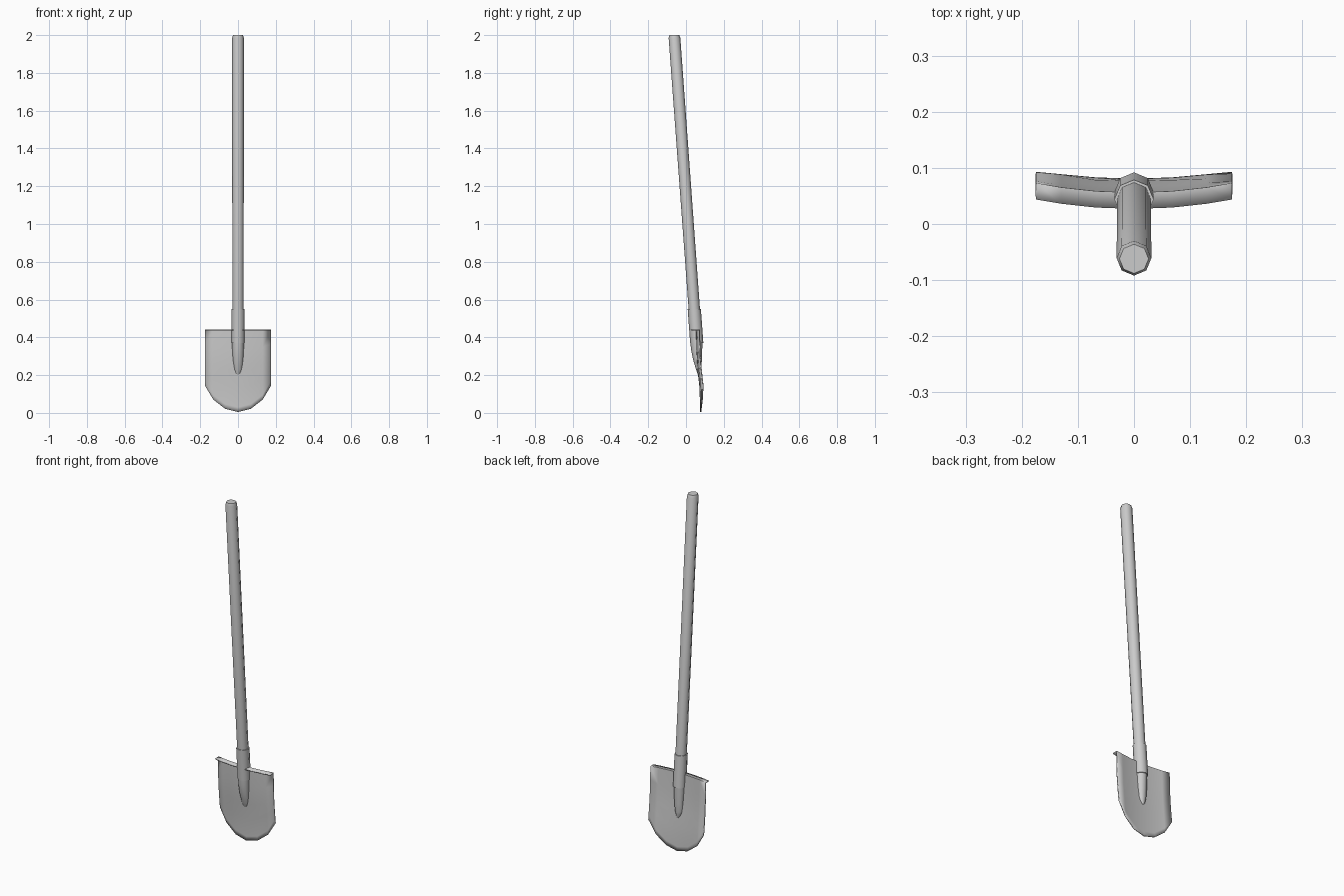
import bpy, bmesh, math

if "Cube" in bpy.data.objects:
    bpy.data.objects.remove(bpy.data.objects["Cube"])

def axis_y(z):
    # centre line of the leaning shaft
    return -0.062 + (2.0 - z) * 0.073

def loft(name, rings, sides=8):
    # rings: (z, centre y, x radius, y radius)
    bm = bmesh.new()
    loops = []
    for z, cy, rx, ry in rings:
        loops.append([bm.verts.new((rx * math.cos(2 * math.pi * i / sides),
                                    cy + ry * math.sin(2 * math.pi * i / sides), z))
                      for i in range(sides)])
    for a, b in zip(loops, loops[1:]):
        for i in range(sides):
            j = (i + 1) % sides
            bm.faces.new((a[i], a[j], b[j], b[i]))
    bm.faces.new(loops[0])
    bm.faces.new(loops[-1])
    return finish(name, bm)

def finish(name, bm):
    bmesh.ops.recalc_face_normals(bm, faces=bm.faces)
    me = bpy.data.meshes.new(name)
    bm.to_mesh(me)
    bm.free()
    ob = bpy.data.objects.new(name, me)
    bpy.context.collection.objects.link(ob)
    bpy.ops.object.select_all(action='DESELECT')
    ob.select_set(True)
    bpy.context.view_layer.objects.active = ob
    bpy.ops.object.shade_smooth_by_angle(angle=math.radians(50))
    return ob

def shaft_ring(z, r):
    return (z, axis_y(z), r, r)

# wooden handle with a softened top
loft("handle", [shaft_ring(0.42, 0.03), shaft_ring(1.985, 0.031), shaft_ring(2.0, 0.026)])

# metal socket around the handle foot
loft("socket", [shaft_ring(0.37, 0.035), shaft_ring(0.55, 0.035)])

# tapering ridge that joins the socket to the blade
loft("blade_ridge", [(0.39, 0.055, 0.031, 0.033), (0.34, 0.056, 0.031, 0.030),
                     (0.28, 0.061, 0.028, 0.023), (0.23, 0.067, 0.022, 0.014),
                     (0.205, 0.070, 0.013, 0.008), (0.192, 0.071, 0.003, 0.004)])

# curved blade: columns of (x, lowest z), rows as fractions of the height
columns = [(0, 0.005), (0.068, 0.022), (0.13, 0.07), (0.175, 0.145)]
columns = [(-x, z) for x, z in columns[:0:-1]] + columns
profile = [(0.0, 0.078), (0.13, 0.075), (0.20, 0.066), (0.30, 0.058), (0.44, 0.054)]

def blade_y(x, z):
    for (z0, y0), (z1, y1) in zip(profile, profile[1:]):
        if z <= z1:
            break
    return y0 + (y1 - y0) * (z - z0) / (z1 - z0) + 0.017 * (x / 0.175) ** 2

bm = bmesh.new()
strips = []
for x, low in columns:
    heights = [low, low + 0.025] + [low + (0.44 - low) * f for f in (0.3, 0.5, 0.75, 1)]
    strip = [bm.verts.new((x, blade_y(x, z), z)) for z in heights]
    # tread lip folded forward along the top
    strip.append(bm.verts.new((x, blade_y(x, 0.44) - 0.027, 0.438)))
    strips.append(strip)
for a, b in zip(strips, strips[1:]):
    for i in range(len(a) - 1):
        bm.faces.new((a[i], b[i], b[i + 1], a[i + 1]))
blade = finish("blade", bm)
mod = blade.modifiers.new("thickness", 'SOLIDIFY')
mod.thickness = 0.006
mod.offset = 0
